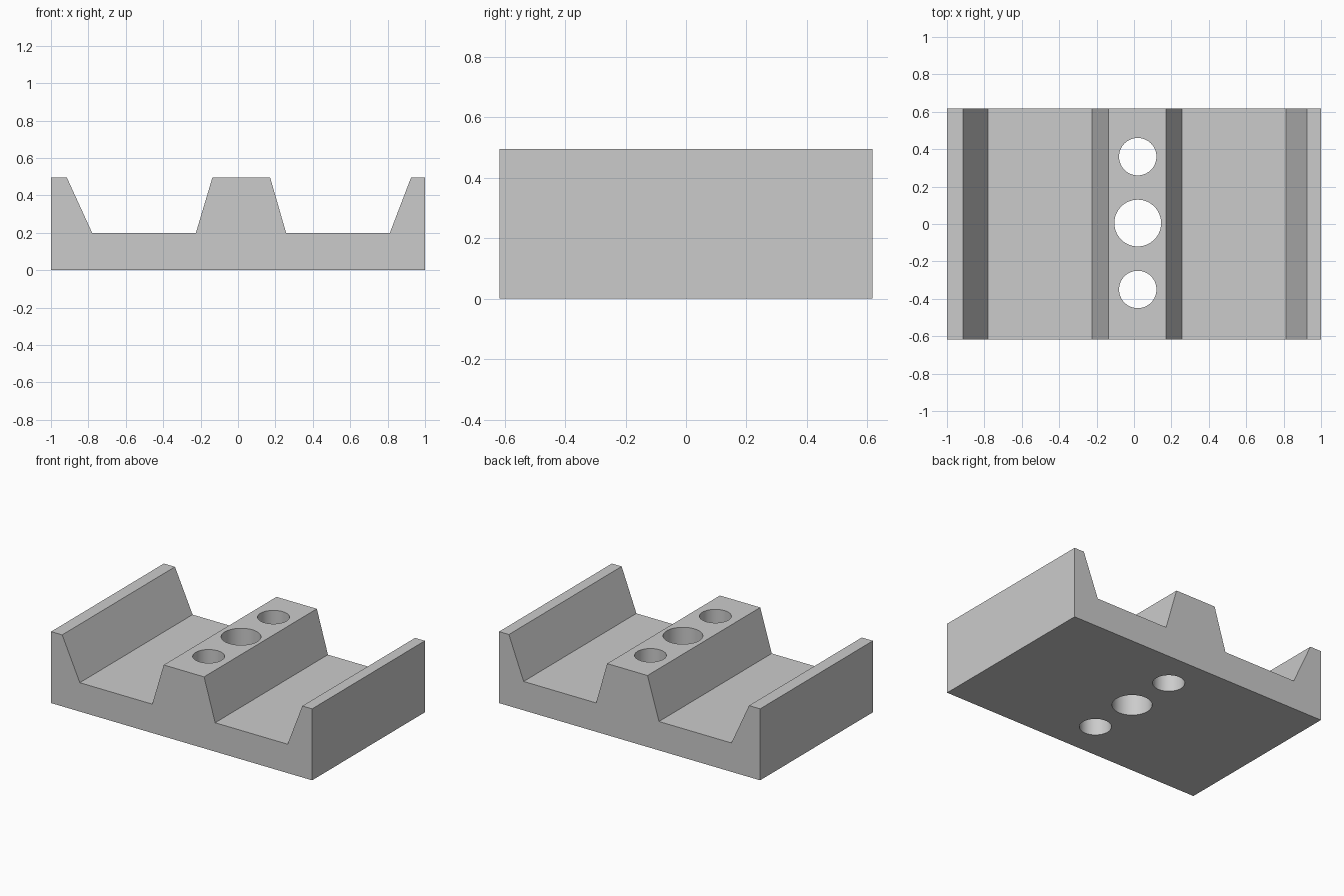
import bpy
import bmesh

if "Cube" in bpy.data.objects:
    bpy.data.objects.remove(bpy.data.objects["Cube"], do_unlink=True)

HALF_DEPTH = 0.617
FLOOR, TOP = 0.2, 0.495

# Plain grey finish
grey = bpy.data.materials.new("light_grey")
grey.use_nodes = True
colour = (0.6, 0.6, 0.6, 1)
grey.diffuse_color = colour
grey.node_tree.nodes["Principled BSDF"].inputs["Base Color"].default_value = colour

# Channelled block: cross-section extruded from front to back
profile = [(-1, 0), (1, 0), (1, TOP), (0.925, TOP), (0.812, FLOOR),
           (0.257, FLOOR), (0.172, TOP), (-0.137, TOP), (-0.225, FLOOR),
           (-0.78, FLOOR), (-0.915, TOP), (-1, TOP)]
bm = bmesh.new()
section = bm.faces.new([bm.verts.new((x, -HALF_DEPTH, z)) for x, z in profile])
extruded = bmesh.ops.extrude_face_region(bm, geom=[section], use_keep_orig=True)
back = [v for v in extruded["geom"] if isinstance(v, bmesh.types.BMVert)]
bmesh.ops.translate(bm, verts=back, vec=(0, 2 * HALF_DEPTH, 0))
bmesh.ops.recalc_face_normals(bm, faces=bm.faces)
mesh = bpy.data.meshes.new("channelled_block")
bm.to_mesh(mesh)
bm.free()
mesh.materials.append(grey)
block = bpy.data.objects.new("channelled_block", mesh)
bpy.context.collection.objects.link(block)


# Vertical through holes along the central ridge
def drill(name, y, radius):
    bpy.ops.mesh.primitive_cylinder_add(vertices=64, radius=radius, depth=2,
                                        location=(0.02, y, 0.25))
    cutter = bpy.context.object
    cutter.name = name
    cutter.hide_render = True
    cutter.data.materials.append(grey)
    cut = block.modifiers.new(name, "BOOLEAN")
    cut.operation = "DIFFERENCE"
    cut.solver = "EXACT"
    cut.object = cutter
    bpy.ops.object.select_all(action="DESELECT")
    block.select_set(True)
    bpy.context.view_layer.objects.active = block
    bpy.ops.object.modifier_apply(modifier=name)
    bpy.data.objects.remove(cutter, do_unlink=True)


drill("front_hole_cutter", -0.35, 0.1)
drill("centre_hole_cutter", 0.005, 0.125)
drill("back_hole_cutter", 0.36, 0.1)

# Round hole walls, crisp block edges
bpy.ops.object.shade_smooth_by_angle()
